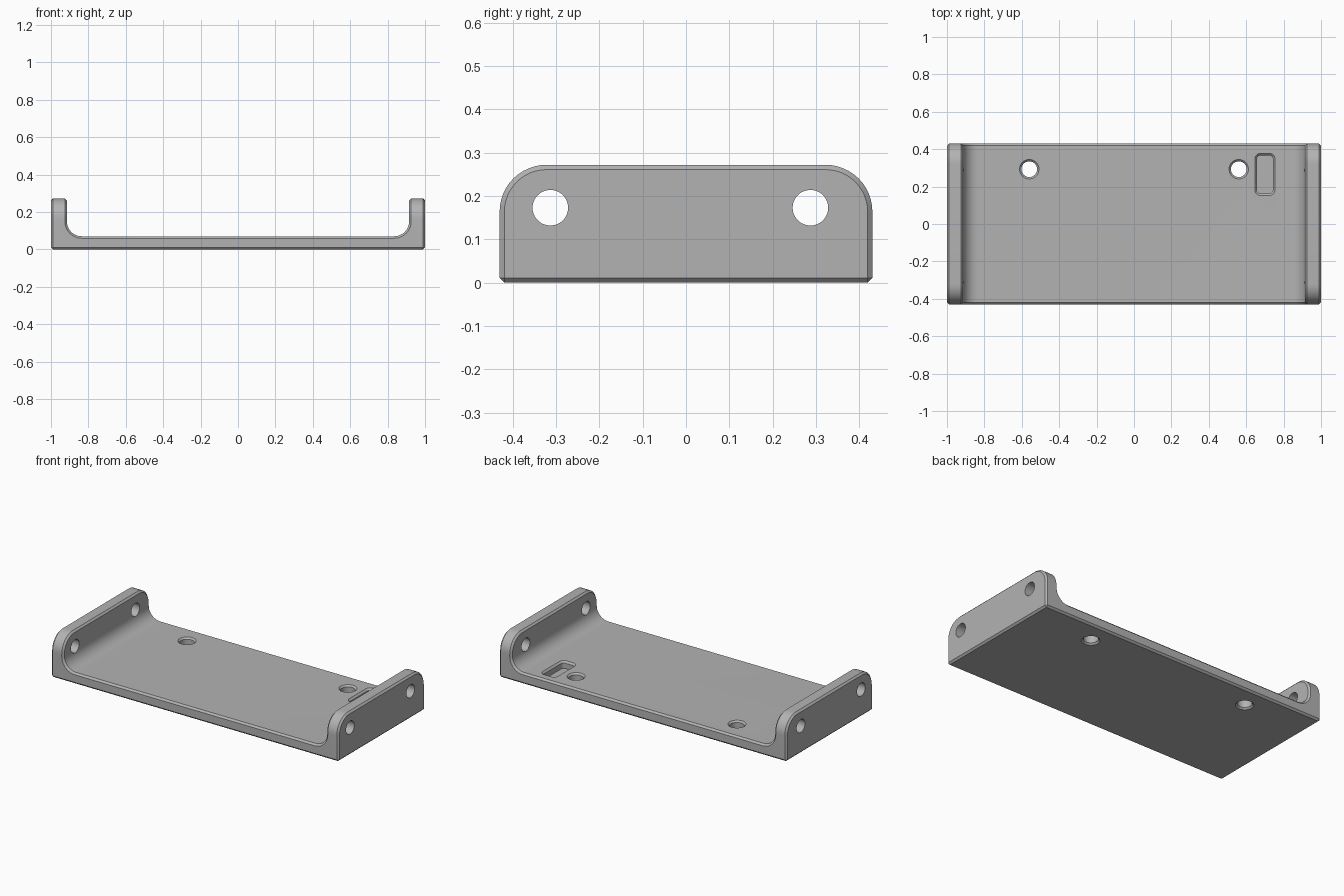
import bpy, bmesh, math

if "Cube" in bpy.data.objects:
    bpy.data.objects.remove(bpy.data.objects["Cube"])

grey = bpy.data.materials.new("plain grey")
grey.use_nodes = True
grey.diffuse_color = (0.45, 0.45, 0.45, 1)
grey.node_tree.nodes["Principled BSDF"].inputs["Base Color"].default_value = (0.45, 0.45, 0.45, 1)


def loft(name, rings):
    """Closed solid through matching rings of points."""
    bm = bmesh.new()
    loops = [[bm.verts.new(p) for p in ring] for ring in rings]
    n = len(loops[0])
    for a, b in zip(loops, loops[1:]):
        for i in range(n):
            bm.faces.new((a[i], a[(i + 1) % n], b[(i + 1) % n], b[i]))
    bm.faces.new(loops[0])
    bm.faces.new(loops[-1])
    bmesh.ops.recalc_face_normals(bm, faces=bm.faces)
    mesh = bpy.data.meshes.new(name)
    bm.to_mesh(mesh)
    bm.free()
    mesh.materials.append(grey)
    ob = bpy.data.objects.new(name, mesh)
    bpy.context.collection.objects.link(ob)
    return ob


def arc(cx, cy, r, start, end, n=12):
    return [(cx + r * math.cos(math.radians(start + (end - start) * i / n)),
             cy + r * math.sin(math.radians(start + (end - start) * i / n))) for i in range(n + 1)]


def circle(cx, cy, r):
    return arc(cx, cy, r, 0, 360, 48)[:-1]


def rounded_rect(cx, cy, hx, hy, r):
    pts = []
    for k, (sx, sy) in enumerate(((1, 1), (-1, 1), (-1, -1), (1, -1))):
        pts += arc(cx + sx * (hx - r), cy + sy * (hy - r), r, 90 * k, 90 * k + 90, 6)
    return pts


def apply_mod(ob, mod):
    bpy.context.view_layer.objects.active = ob
    bpy.ops.object.modifier_apply(modifier=mod.name)


def boolean(ob, cutter, operation):
    mod = ob.modifiers.new("cut", "BOOLEAN")
    mod.operation, mod.solver, mod.object = operation, "EXACT", cutter
    apply_mod(ob, mod)
    bpy.data.objects.remove(cutter)


# U-shaped section with filleted inner corners, run along y
FLOOR, WALL, FIL, TOP, HALF = 0.07, 0.915, 0.08, 0.272, 0.43
fillet = arc(WALL - FIL, FLOOR + FIL, FIL, 0, -90)
section = [(-1, 0), (1, 0), (1, 0.4), (WALL, 0.4)] + fillet
section += [(-x, z) for x, z in reversed(fillet)] + [(-WALL, 0.4), (-1, 0.4)]
bracket = loft("bracket", [[(x, y, z) for x, z in section] for y in (-0.6, 0.6)])

# Side outline rounds the upper corners of both end walls
R = 0.108
side = [(-HALF, -0.1), (HALF, -0.1)] + arc(HALF - R, TOP - R, R, 0, 90)
side += arc(-HALF + R, TOP - R, R, 90, 180)
boolean(bracket, loft("side_outline", [[(x, y, z) for y, z in side] for x in (-1.2, 1.2)]), "INTERSECT")

# Small chamfer round all outer edges
bevel = bracket.modifiers.new("chamfer", "BEVEL")
bevel.width, bevel.segments = 0.011, 1
bevel.limit_method, bevel.angle_limit = "ANGLE", math.radians(40)
bevel.use_clamp_overlap = False
apply_mod(bracket, bevel)

# Screw holes through both end walls
for y in (-0.313, 0.287):
    ring = circle(y, 0.173, 0.041)
    boolean(bracket, loft("wall_hole", [[(x, a, b) for a, b in ring] for x in (-1.2, 1.2)]), "DIFFERENCE")

# Chamfered holes through the floor
for x in (-0.56, 0.56):
    steps = ((-0.01, 0.062), (0.01, 0.042), (FLOOR - 0.01, 0.042), (FLOOR + 0.01, 0.062))
    boolean(bracket, loft("floor_hole", [[(a, b, z) for a, b in circle(x, 0.293, r)]
                                         for z, r in steps]), "DIFFERENCE")

# Blind rectangular pocket with a chamfered rim
steps = ((0.025, 0), (FLOOR - 0.011, 0), (FLOOR + 0.009, 0.02))
boolean(bracket, loft("pocket", [[(a, b, z) for a, b in
        rounded_rect(0.70, 0.265, 0.043 + g, 0.102 + g, 0.02 + g)] for z, g in steps]), "DIFFERENCE")

# Smooth the curves, keep the chamfers crisp
bpy.ops.object.select_all(action="DESELECT")
bracket.select_set(True)
bpy.context.view_layer.objects.active = bracket
bpy.ops.object.shade_smooth_by_angle(angle=math.radians(30))
